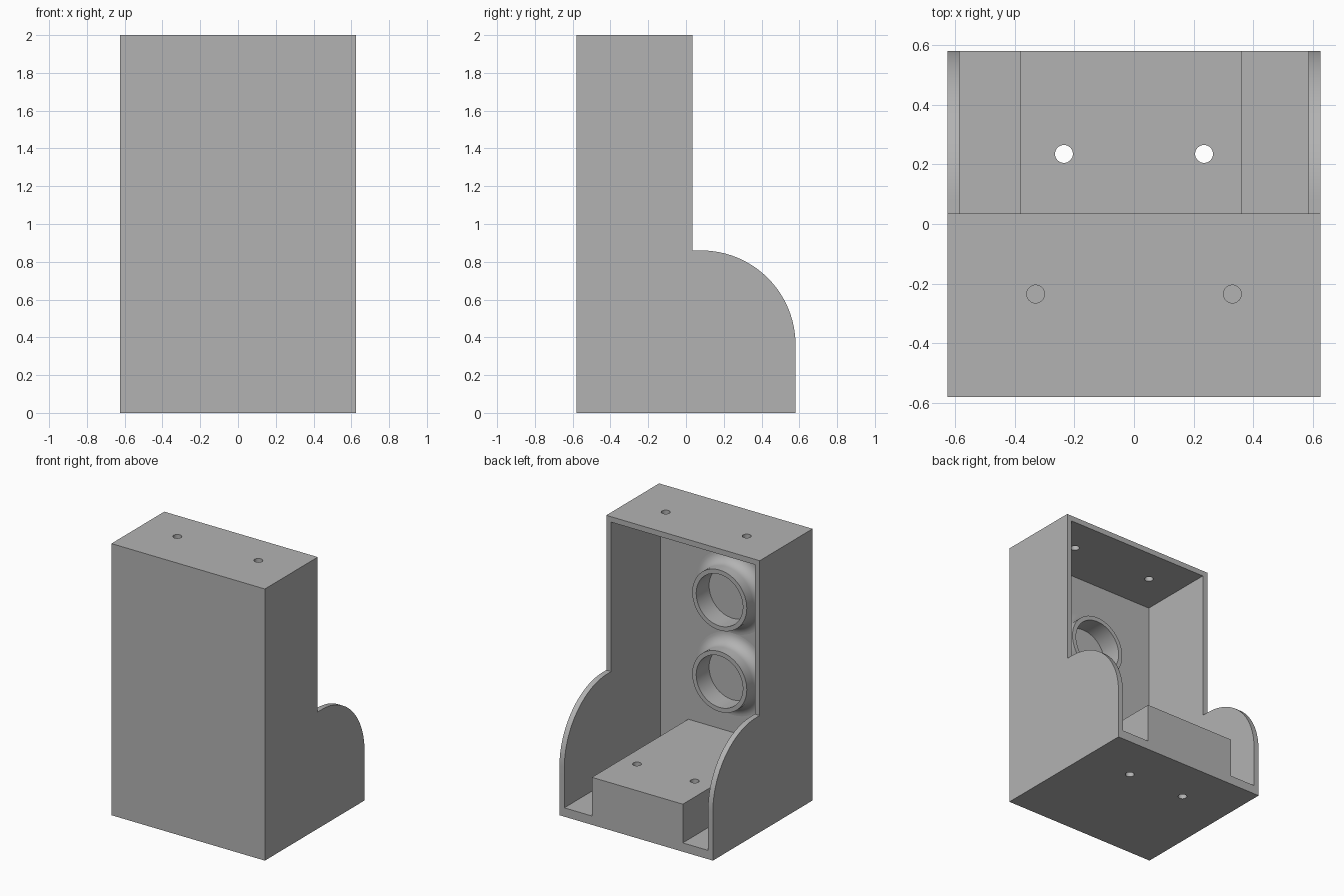
import bpy, bmesh, math

old = bpy.data.objects.get("Cube")
if old:
    bpy.data.objects.remove(old, do_unlink=True)

W, FRONT, BACK, H = 0.625, -0.58, 0.58, 2.0
WALL, FLOOR = 0.04, 0.065
TOP_BACK, ARC_R, SIDE_H = 0.035, 0.5, 0.86

grey = bpy.data.materials.new("plain grey")
grey.use_nodes = True
grey.diffuse_color = (0.45, 0.45, 0.45, 1)
grey.node_tree.nodes["Principled BSDF"].inputs["Base Color"].default_value = (0.45, 0.45, 0.45, 1)


def finish(name, bm):
    bmesh.ops.recalc_face_normals(bm, faces=bm.faces)
    mesh = bpy.data.meshes.new(name)
    bm.to_mesh(mesh)
    bm.free()
    mesh.materials.append(grey)
    obj = bpy.data.objects.new(name, mesh)
    bpy.context.collection.objects.link(obj)
    return obj


def prism(name, points, direction):
    """Extrude a closed outline along a direction."""
    bm = bmesh.new()
    face = bm.faces.new([bm.verts.new(p) for p in points])
    new = bmesh.ops.extrude_face_region(bm, geom=[face])["geom"]
    bmesh.ops.translate(bm, vec=direction, verts=[v for v in new if isinstance(v, bmesh.types.BMVert)])
    return finish(name, bm)


def select(obj):
    bpy.ops.object.select_all(action='DESELECT')
    obj.select_set(True)
    bpy.context.view_layer.objects.active = obj


def cut(target, cutter):
    cutter.hide_render = True
    mod = target.modifiers.new("cut", 'BOOLEAN')
    mod.operation, mod.solver, mod.object = 'DIFFERENCE', 'EXACT', cutter
    select(target)
    bpy.ops.object.modifier_apply(modifier=mod.name)
    bpy.data.objects.remove(cutter, do_unlink=True)


# Housing: side outline with rounded lower cheeks, extruded across the width
side = [(FRONT, 0), (BACK, 0)]
for i in range(33):
    a = math.pi / 2 * i / 32
    side.append((BACK - ARC_R + ARC_R * math.cos(a), SIDE_H - ARC_R + ARC_R * math.sin(a)))
side += [(TOP_BACK, SIDE_H), (TOP_BACK, H), (FRONT, H)]
housing = prism("housing", [(-W, y, z) for y, z in side], (2 * W, 0, 0))

# Open cavity, leaving a raised block between two floor pockets
inner, top, block_top = W - WALL, H - WALL, 0.35
section = [(-inner, FLOOR), (-0.38, FLOOR), (-0.38, block_top), (0.36, block_top),
           (0.36, FLOOR), (inner, FLOOR), (inner, top), (-inner, top)]
cut(housing, prism("cavity_cutter", [(x, FRONT + WALL, z) for x, z in section], (0, 1.5, 0)))

# Screw holes through the top plate and the block
for x, y, z in ((0.33, -0.235, H), (0.235, 0.235, 0.2)):
    for s in (-1, 1):
        bm = bmesh.new()
        bmesh.ops.create_cone(bm, cap_ends=True, segments=32, radius1=0.03, radius2=0.03, depth=0.6)
        bmesh.ops.translate(bm, vec=(s * x, y, z), verts=bm.verts)
        cut(housing, finish("hole_cutter", bm))

# Two collars on the inside of the front wall, flared into the wall
RIM_OUT, RIM_IN, DEPTH, FLARE = 0.222, 0.19, 0.15, 0.08
collar = [(RIM_IN, -0.01), (RIM_IN, DEPTH), (RIM_OUT, DEPTH)]
for i in range(11):
    a = math.pi / 2 * i / 10
    collar.append((RIM_OUT + FLARE * (1 - math.cos(a)), FLARE * (1 - math.sin(a))))
collar.append((RIM_OUT + FLARE, -0.01))
parts = [housing]
for name, z in (("lower_collar", 0.78), ("upper_collar", 1.38)):
    bm = bmesh.new()
    verts = [bm.verts.new((r, d, 0)) for r, d in collar]
    edges = [bm.edges.new((verts[i - 1], verts[i])) for i in range(len(verts))]
    bmesh.ops.spin(bm, geom=verts + edges, cent=(0, 0, 0), axis=(0, 1, 0),
                   angle=2 * math.pi, steps=64, use_duplicate=False)
    bmesh.ops.remove_doubles(bm, verts=bm.verts, dist=0.0001)
    bmesh.ops.translate(bm, vec=(0, FRONT + WALL, z), verts=bm.verts)
    parts.append(finish(name, bm))

for part in parts:
    select(part)
    bpy.ops.object.shade_smooth_by_angle(angle=math.radians(30))
